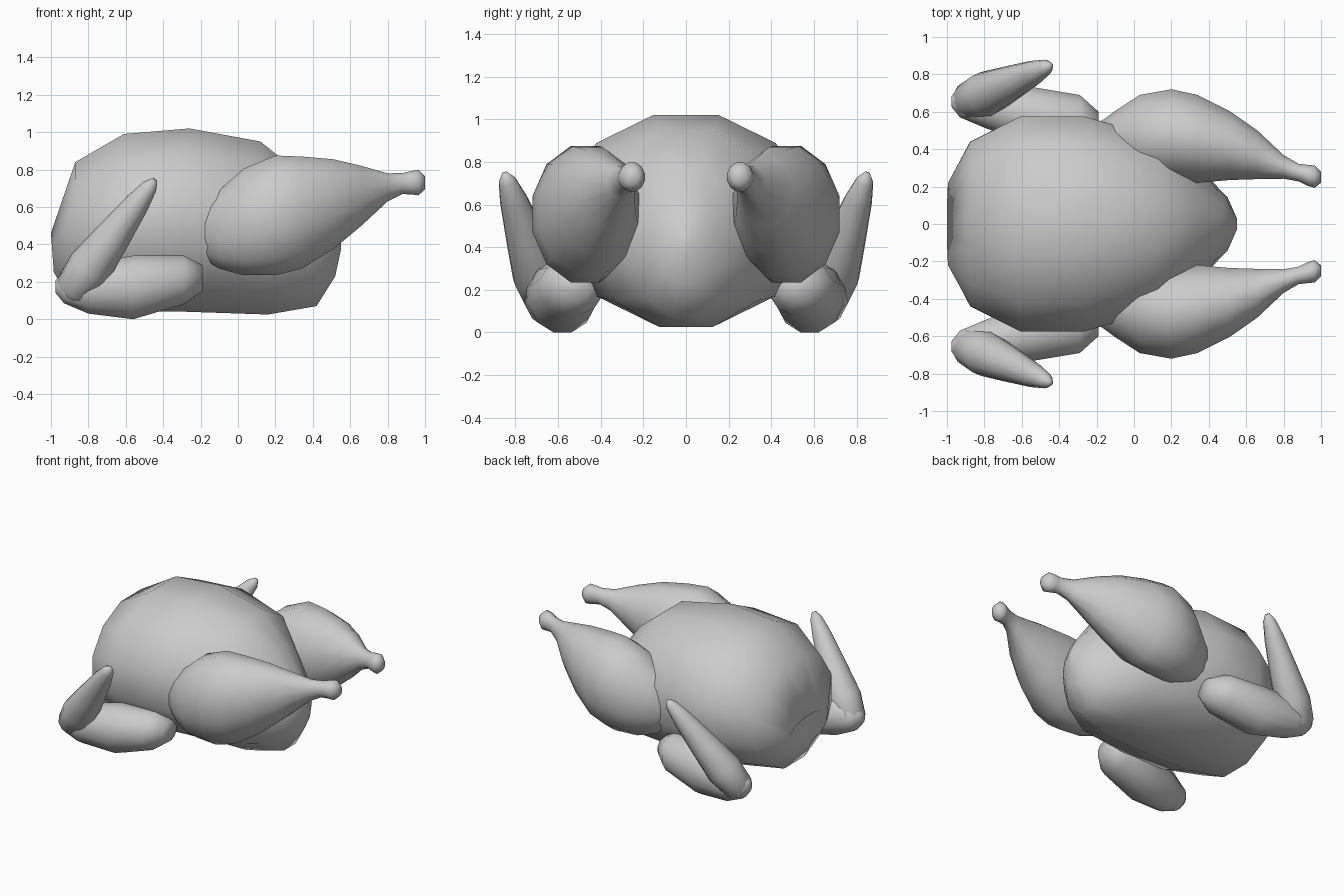
import bpy, bmesh, math
from mathutils import Vector as V

SIDES = 12


def loft(name, rings, mirror=False):
    """Skin a row of oval rings, each given as (centre, side vector, up vector)."""
    bm = bmesh.new()
    k = 1 / math.cos(math.pi / SIDES)      # flats, not corners, reach the radius
    loops = []
    for c, side, up in rings:
        loop = []
        for i in range(SIDES):
            a = 2 * math.pi * (i + 0.5) / SIDES
            loop.append(bm.verts.new(c + side * (k * math.sin(a)) + up * (k * math.cos(a))))
        loops.append(loop)
    for a, b in zip(loops, loops[1:]):
        for i in range(SIDES):
            j = (i + 1) % SIDES
            bm.faces.new((a[i], a[j], b[j], b[i]))
    bm.faces.new(loops[0])
    bm.faces.new(loops[-1])
    bmesh.ops.recalc_face_normals(bm, faces=bm.faces)
    for f in bm.faces:
        f.smooth = True
    me = bpy.data.meshes.new(name)
    bm.to_mesh(me)
    bm.free()
    ob = bpy.data.objects.new(name, me)
    bpy.context.collection.objects.link(ob)
    if mirror:
        m = ob.modifiers.new("Mirror", 'MIRROR')
        m.use_axis = (False, True, False)
        m.use_mirror_merge = False
    return ob


def upright(rows):
    """Rings in the y-z plane from (x, y, z, half width, half height)."""
    return [(V((x, y, z)), V((0, w, 0)), V((0, 0, h))) for x, y, z, w, h in rows]


# Body: (top x, top z, bottom x, bottom z, half width), neck hollow to tail
body = [
    (-0.95, 0.43, -0.95, 0.35, 0.04),
    (-1.00, 0.46, -0.985, 0.25, 0.22),
    (-0.87, 0.84, -0.88, 0.08, 0.44),
    (-0.61, 0.99, -0.60, 0.045, 0.575),
    (-0.26, 1.02, -0.28, 0.04, 0.575),
    (0.12, 0.95, 0.16, 0.025, 0.46),
    (0.33, 0.78, 0.42, 0.07, 0.26),
    (0.47, 0.60, 0.52, 0.23, 0.14),
    (0.55, 0.46, 0.55, 0.37, 0.03),
]
loft("body", [(V(((a + c) / 2, 0, (b + d) / 2)), V((0, w, 0)),
               V(((a - c) / 2, 0, (b - d) / 2))) for a, b, c, d, w in body])

# Drumsticks with knuckle ends
loft("drumstick", upright([
    (-0.23, 0.43, 0.46, 0.08, 0.11),
    (-0.10, 0.45, 0.48, 0.155, 0.21),
    (0.03, 0.46, 0.52, 0.23, 0.285),
    (0.20, 0.475, 0.555, 0.245, 0.32),
    (0.34, 0.455, 0.57, 0.235, 0.30),
    (0.51, 0.42, 0.615, 0.185, 0.24),
    (0.66, 0.37, 0.66, 0.13, 0.16),
    (0.80, 0.305, 0.705, 0.063, 0.075),
    (0.88, 0.275, 0.725, 0.047, 0.056),
    (0.93, 0.26, 0.73, 0.056, 0.063),
    (0.965, 0.253, 0.73, 0.06, 0.068),
    (1.00, 0.25, 0.73, 0.03, 0.035),
]), True)

# Upper wings, lying along the lower body
loft("upper_wing", upright([
    (-0.19, 0.52, 0.22, 0.08, 0.07),
    (-0.29, 0.54, 0.21, 0.15, 0.13),
    (-0.56, 0.58, 0.17, 0.155, 0.17),
    (-0.80, 0.635, 0.165, 0.12, 0.135),
    (-0.93, 0.65, 0.165, 0.08, 0.08),
    (-0.975, 0.655, 0.175, 0.03, 0.035),
]), True)

# Folded wing tips, rising outward from the elbow
elbow, tip = V((-0.87, 0.66, 0.17)), V((-0.445, 0.85, 0.745))
axis = (tip - elbow).normalized()
side = V((0, 0, 1)).cross(axis).normalized()
up = axis.cross(side)
loft("wing_tip", [(elbow.lerp(tip, t), side * r, up * r) for t, r in
                  [(-0.12, 0.04), (-0.03, 0.10), (0.18, 0.118), (0.45, 0.095),
                   (0.78, 0.064), (0.94, 0.04), (1.0, 0.015)]], True)
